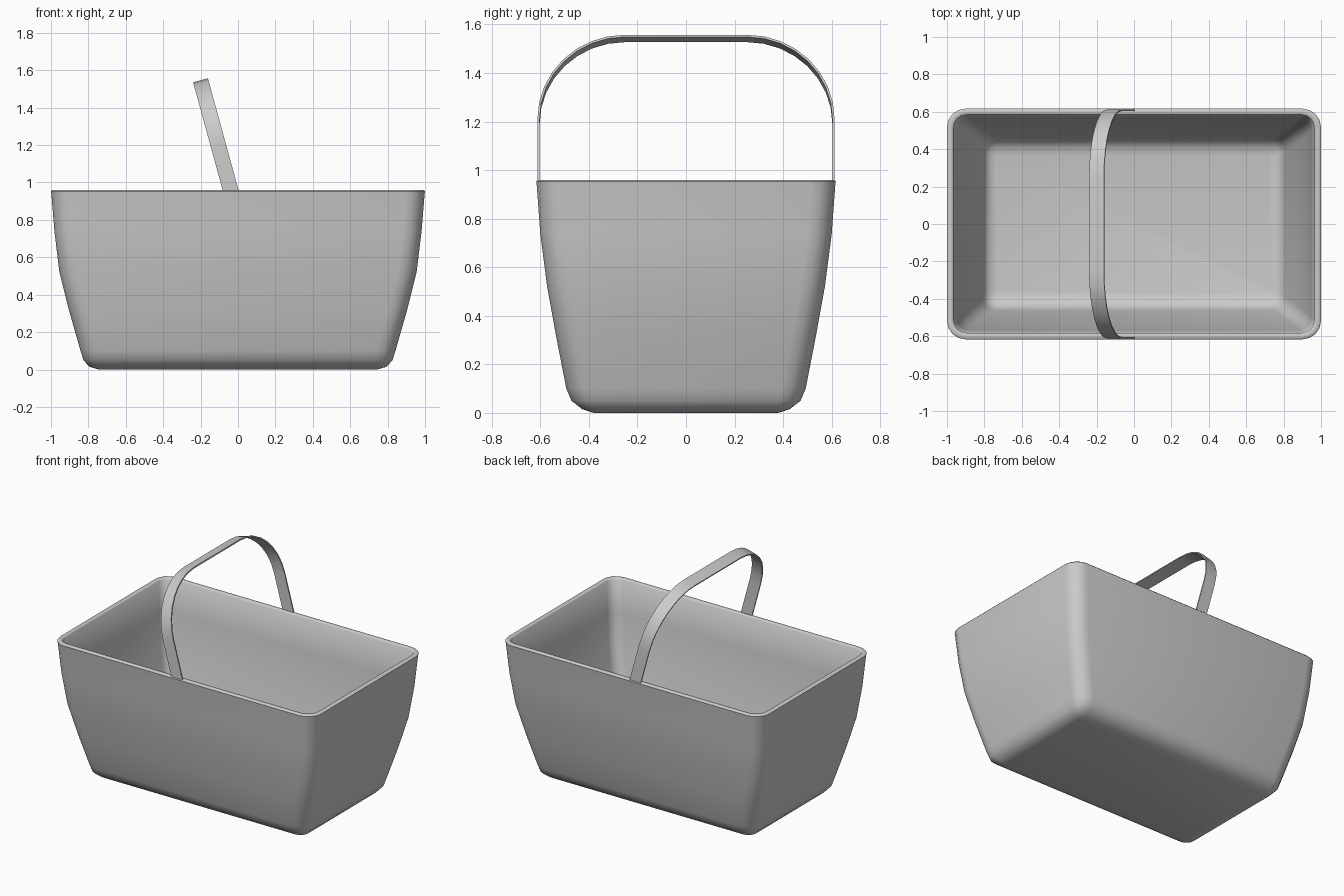
import bpy, bmesh, math

if "Cube" in bpy.data.objects:
    bpy.data.objects.remove(bpy.data.objects["Cube"])


def finish(bm, name, angle):
    bmesh.ops.recalc_face_normals(bm, faces=bm.faces)
    mesh = bpy.data.meshes.new(name)
    bm.to_mesh(mesh)
    bm.free()
    obj = bpy.data.objects.new(name, mesh)
    bpy.context.collection.objects.link(obj)
    bpy.ops.object.select_all(action='DESELECT')
    obj.select_set(True)
    bpy.context.view_layer.objects.active = obj
    bpy.ops.object.shade_smooth_by_angle(angle=math.radians(angle))
    return obj


def rounded_ring(bm, hx, hy, r, z, steps=4):
    ring = []
    for corner, (sx, sy) in enumerate([(1, 1), (-1, 1), (-1, -1), (1, -1)]):
        for i in range(steps + 1):
            a = math.pi / 2 * (corner + i / steps)
            ring.append(bm.verts.new((sx * (hx - r) + r * math.cos(a),
                                      sy * (hy - r) + r * math.sin(a), z)))
    return ring


def bridge(bm, a, b):
    n = len(a)
    for i in range(n):
        bm.faces.new((a[i], a[(i + 1) % n], b[(i + 1) % n], b[i]))


# Basket tub: half length, half depth, corner radius, height (outside up, inside down)
profile = [
    (0.745, 0.38, 0.02, 0.0), (0.795, 0.427, 0.06, 0.015),
    (0.826, 0.472, 0.085, 0.05), (0.842, 0.493, 0.10, 0.10),
    (0.902, 0.534, 0.10, 0.31), (0.955, 0.572, 0.10, 0.52),
    (0.981, 0.600, 0.10, 0.735), (0.998, 0.615, 0.10, 0.94),
    (1.0, 0.617, 0.10, 0.953), (0.993, 0.610, 0.095, 0.96),
    (0.972, 0.589, 0.075, 0.96), (0.965, 0.583, 0.07, 0.953),
    (0.949, 0.568, 0.07, 0.735), (0.923, 0.540, 0.07, 0.52),
    (0.870, 0.502, 0.07, 0.31), (0.811, 0.461, 0.07, 0.11),
    (0.798, 0.444, 0.06, 0.065), (0.775, 0.412, 0.04, 0.04),
    (0.735, 0.37, 0.02, 0.03),
]
bm = bmesh.new()
rings = [rounded_ring(bm, *p) for p in profile]
for a, b in zip(rings, rings[1:]):
    bridge(bm, a, b)
bm.faces.new(rings[0])
bm.faces.new(rings[-1])
finish(bm, "basket_tub", 50)


# Handle: flat strap swept along a rounded arch, tilted about the rim
def arch(offset):
    r = 0.36 - offset
    pts = [(0.612 - offset, -0.03)]
    for i in range(9):
        a = math.pi / 2 * i / 8
        pts.append((0.252 + r * math.cos(a), 0.248 + r * math.sin(a)))
    return pts + [(-y, z) for y, z in reversed(pts)]


bm = bmesh.new()
outer, inner = arch(0), arch(0.009)
sections = []
for (yo, zo), (yi, zi) in zip(outer, inner):
    sections.append([bm.verts.new(c) for c in
                     ((-0.041, yo, zo), (0.041, yo, zo), (0.041, yi, zi), (-0.041, yi, zi))])
for a, b in zip(sections, sections[1:]):
    bridge(bm, a, b)
bm.faces.new(sections[0])
bm.faces.new(sections[-1])
handle = finish(bm, "handle", 40)
handle.location = (-0.04, 0, 0.96)
handle.rotation_euler = (0, math.radians(-15.3), 0)
